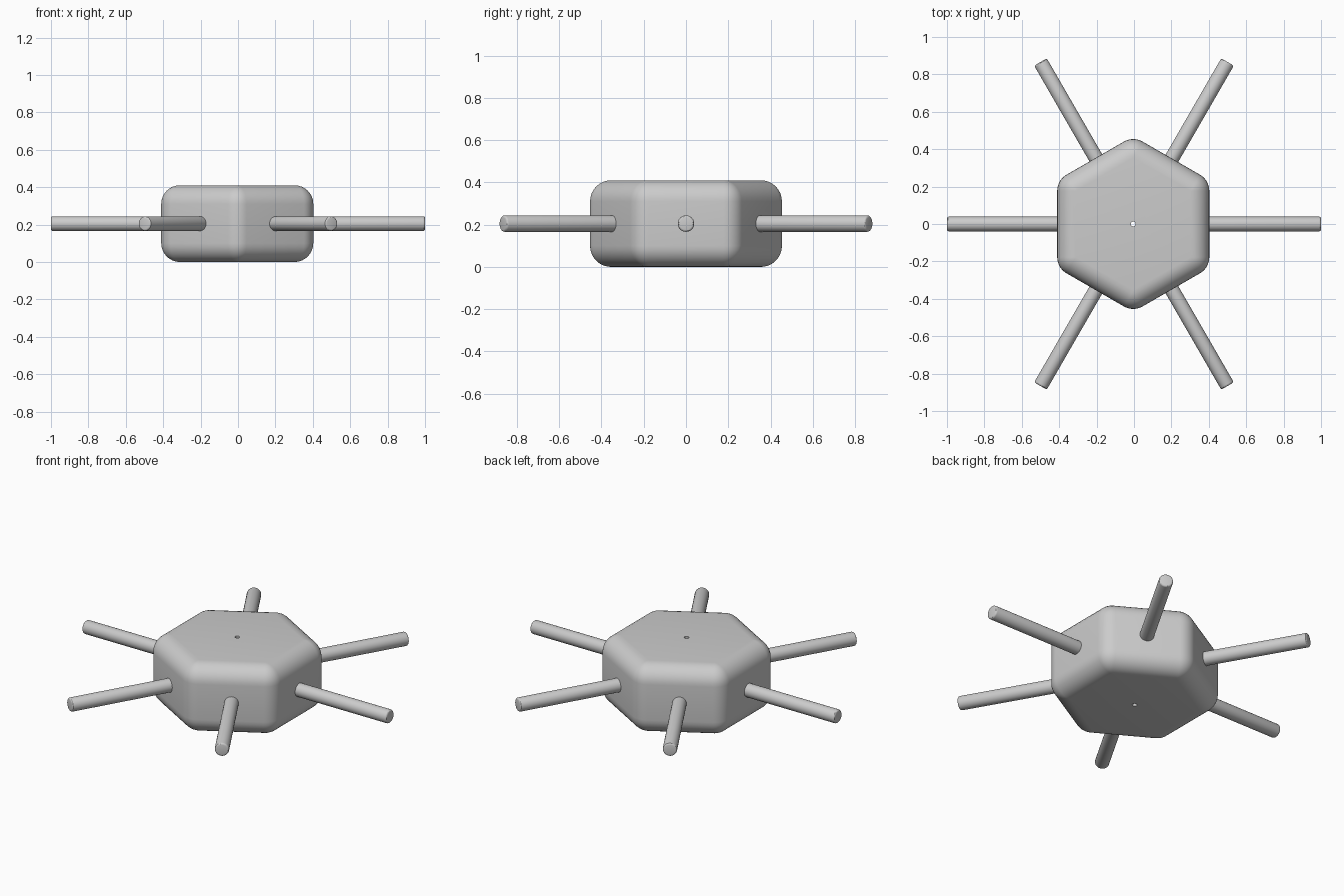
import bpy, bmesh
from math import pi, sin, cos
from mathutils import Matrix, Vector

cube = bpy.data.objects.get("Cube")
if cube:
    bpy.data.objects.remove(cube, do_unlink=True)

HEIGHT = 0.41
ROUND = 0.1           # radius of every rounded body edge
CORE = 0.354          # corner radius of the hexagon before rounding
HOLE = 0.013
LEG = 0.039
STEPS = 8

grey = bpy.data.materials.new("light grey")
grey.use_nodes = True
grey.diffuse_color = (0.6, 0.6, 0.6, 1)
grey.node_tree.nodes["Principled BSDF"].inputs["Base Color"].default_value = (0.6, 0.6, 0.6, 1)


def finish(bm, name):
    bmesh.ops.recalc_face_normals(bm, faces=bm.faces)
    mesh = bpy.data.meshes.new(name)
    bm.to_mesh(mesh)
    bm.free()
    mesh.materials.append(grey)
    obj = bpy.data.objects.new(name, mesh)
    bpy.context.collection.objects.link(obj)
    bpy.ops.object.select_all(action="DESELECT")
    obj.select_set(True)
    bpy.context.view_layer.objects.active = obj
    bpy.ops.object.shade_smooth_by_angle(angle=pi / 6)
    return obj


def hex_ring(bm, core, radius, z):
    """Hexagon of corner radius core, grown outwards by radius with round corners."""
    ring = []
    for k in range(6):
        mid = pi / 6 + k * pi / 3
        for j in range(STEPS + 1):
            a = mid + (j / STEPS - 0.5) * pi / 3
            ring.append(bm.verts.new((core * cos(mid) + radius * cos(a),
                                      core * sin(mid) + radius * sin(a), z)))
    return ring


# Body: rounded hexagonal block with a fine hole through its centre
bm = bmesh.new()
rings = [hex_ring(bm, 0, HOLE, 0)]
for centre, start in ((ROUND, -pi / 2), (HEIGHT - ROUND, 0)):
    for i in range(STEPS + 1):
        a = start + i / STEPS * pi / 2
        rings.append(hex_ring(bm, CORE, ROUND * cos(a), centre + ROUND * sin(a)))
rings.append(hex_ring(bm, 0, HOLE, HEIGHT))
for lower, upper in zip(rings, rings[1:] + rings[:1]):
    for i in range(len(lower)):
        j = (i + 1) % len(lower)
        bm.faces.new((lower[i], lower[j], upper[j], upper[i]))
bmesh.ops.remove_doubles(bm, verts=bm.verts, dist=0.0001)
finish(bm, "body").location.x = -0.004

# Legs: six round rods with softened tips, one out of each side
for k in range(6):
    bm = bmesh.new()
    bmesh.ops.create_cone(bm, cap_ends=True, segments=32, radius1=LEG, radius2=LEG,
                          depth=0.65, matrix=Matrix.Translation((0, 0, 0.675)))
    tip = [e for e in bm.edges if all(v.co.z > 0.9 for v in e.verts)]
    bmesh.ops.bevel(bm, geom=tip, offset=0.01, segments=3, profile=0.5, affect="EDGES")
    turn = Matrix.Rotation(k * pi / 3, 4, "Z") @ Matrix.Rotation(pi / 2, 4, "Y")
    bm.transform(Matrix.Translation((0, 0, HEIGHT / 2)) @ turn)
    finish(bm, f"leg_{k + 1}")
